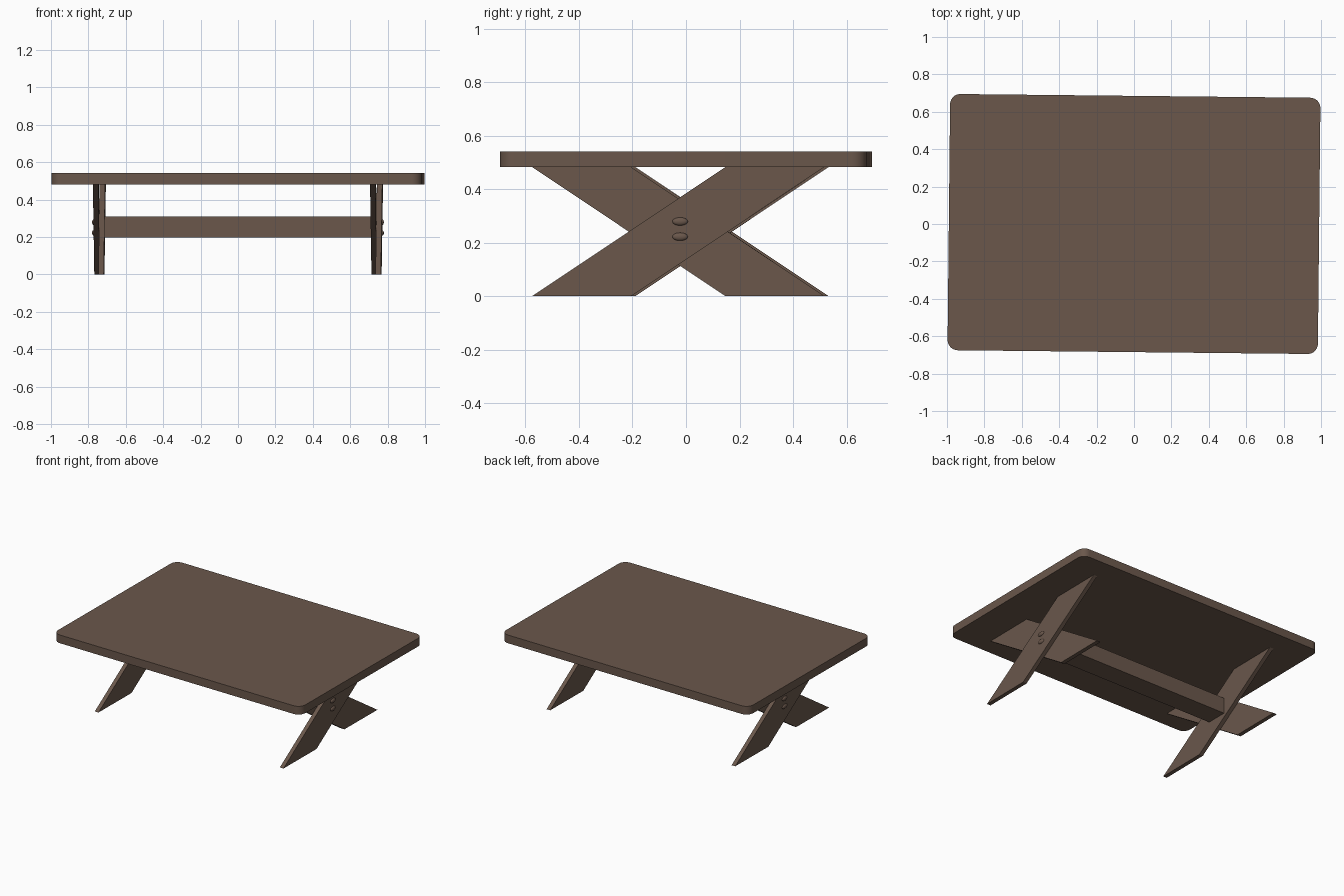
import bpy, bmesh, math
from mathutils import Matrix

if "Cube" in bpy.data.objects:
    bpy.data.objects.remove(bpy.data.objects["Cube"])

YAW = Matrix.Rotation(-0.0105, 4, 'Z')   # the whole table is turned very slightly
CY = -0.021                              # leg frame sits a little towards the front
TOP_Z, UNDER_Z = 0.541, 0.482
LEG_X, PLANK_T = 0.741, 0.029

wood = bpy.data.materials.new("dark brown wood")
wood.diffuse_color = (0.145, 0.096, 0.071, 1)
wood.use_nodes = True
wood.node_tree.nodes["Principled BSDF"].inputs["Base Color"].default_value = wood.diffuse_color


def finish(name, bm, smooth=False):
    bmesh.ops.recalc_face_normals(bm, faces=bm.faces)
    bm.transform(YAW)
    me = bpy.data.meshes.new(name)
    bm.to_mesh(me)
    bm.free()
    me.materials.append(wood)
    ob = bpy.data.objects.new(name, me)
    bpy.context.collection.objects.link(ob)
    if smooth:
        bpy.context.view_layer.objects.active = ob
        ob.select_set(True)
        bpy.ops.object.shade_smooth_by_angle(angle=math.radians(35))
        ob.select_set(False)
    return ob


def extrude(name, points, direction, smooth=False):
    bm = bmesh.new()
    face = bm.faces.new([bm.verts.new(p) for p in points])
    out = bmesh.ops.extrude_face_region(bm, geom=[face])
    verts = [g for g in out["geom"] if isinstance(g, bmesh.types.BMVert)]
    bmesh.ops.translate(bm, verts=verts, vec=direction)
    return finish(name, bm, smooth)


# tabletop: rounded rectangle
HX, HY, R, N = 0.99, 0.685, 0.055, 8
outline = []
for k, (sx, sy) in enumerate([(1, 1), (-1, 1), (-1, -1), (1, -1)]):
    for i in range(N + 1):
        a = math.pi / 2 * (k + i / N)
        outline.append((sx * (HX - R) + R * math.cos(a),
                        sy * (HY - R) + R * math.sin(a), UNDER_Z))
extrude("tabletop", outline, (0, 0, TOP_Z - UNDER_Z), True)

# crossed leg planks, two side by side at each end
RUN, HALF = 0.361, 0.185
for side, cx in (("left", -LEG_X), ("right", LEG_X)):
    for label, s, x0 in (("rising", 1, cx), ("falling", -1, cx - PLANK_T)):
        b, t = CY - s * RUN, CY + s * RUN
        extrude(f"{side}_{label}_leg_plank",
                [(x0, b - HALF, 0), (x0, b + HALF, 0),
                 (x0, t + HALF, UNDER_Z), (x0, t - HALF, UNDER_Z)],
                (PLANK_T, 0, 0))

# stretcher beam between the leg pairs
bx, w = LEG_X - PLANK_T, 0.076
extrude("stretcher_beam",
        [(-bx, CY - w, 0.197), (-bx, CY + w, 0.197),
         (-bx, CY + w, 0.31), (-bx, CY - w, 0.31)], (2 * bx, 0, 0))

# domed oval pegs on the outer leg faces
for side, s in (("left", -1), ("right", 1)):
    for label, z in (("lower", 0.222), ("upper", 0.279)):
        bm = bmesh.new()
        bmesh.ops.create_uvsphere(bm, u_segments=20, v_segments=12, radius=1)
        bm.transform(Matrix.Translation((s * (LEG_X + PLANK_T), CY + s * 0.007, z))
                     @ Matrix.Diagonal((0.010, 0.029, 0.015, 1)))
        finish(f"{side}_{label}_peg", bm, True)
